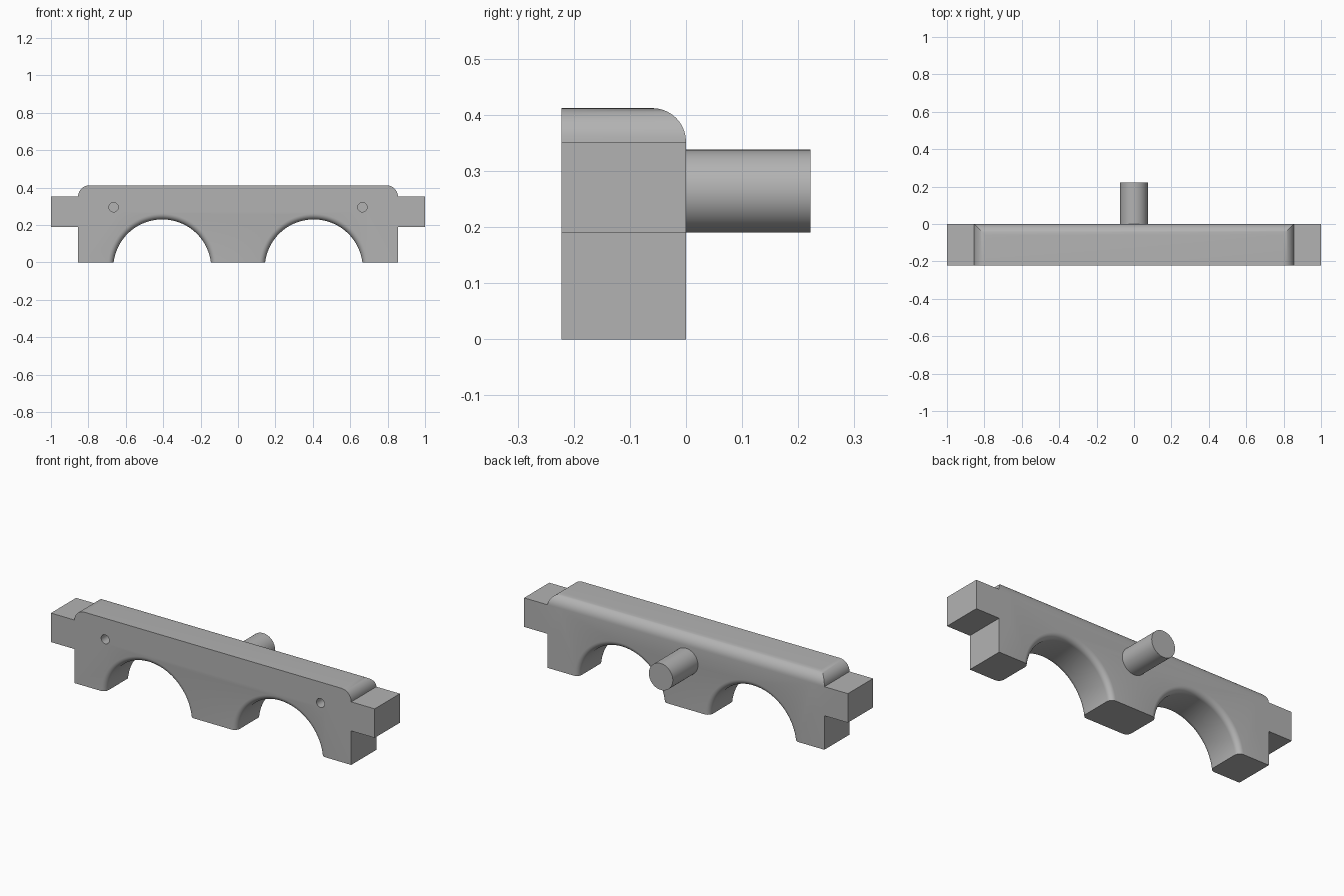
import bpy, bmesh, math
from mathutils import Vector

if "Cube" in bpy.data.objects:
    bpy.data.objects.remove(bpy.data.objects["Cube"], do_unlink=True)

FRONT, BACK = -0.222, 0.0
HALF_BODY, TOP = 0.855, 0.412

grey = bpy.data.materials.new("plain grey")
grey.use_nodes = True
grey.diffuse_color = (0.45, 0.45, 0.45, 1)
grey.node_tree.nodes["Principled BSDF"].inputs["Base Color"].default_value = (0.45, 0.45, 0.45, 1)


def to_object(name, bm):
    bmesh.ops.recalc_face_normals(bm, faces=bm.faces)
    mesh = bpy.data.meshes.new(name)
    bm.to_mesh(mesh)
    bm.free()
    mesh.materials.append(grey)
    obj = bpy.data.objects.new(name, mesh)
    bpy.context.collection.objects.link(obj)
    return obj


def box(x0, x1, z0, z1):
    bm = bmesh.new()
    bmesh.ops.create_cube(bm, size=1)
    for v in bm.verts:
        v.co = Vector((x1 if v.co.x > 0 else x0,
                       BACK if v.co.y > 0 else FRONT,
                       z1 if v.co.z > 0 else z0))
    return bm


def turned(name, x, z, rings, sides):
    """Solid of revolution along y from (y, radius) rings."""
    bm = bmesh.new()
    loops = []
    for y, r in rings:
        angles = [2 * math.pi * i / sides for i in range(sides)]
        loops.append([bm.verts.new((x + r * math.cos(a), y, z + r * math.sin(a))) for a in angles])
    for a, b in zip(loops, loops[1:]):
        for i in range(sides):
            j = (i + 1) % sides
            bm.faces.new((a[i], a[j], b[j], b[i]))
    bm.faces.new(loops[0])
    bm.faces.new(loops[-1])
    return to_object(name, bm)


def combine(target, tool, operation):
    tool.hide_render = True
    mod = target.modifiers.new(tool.name, "BOOLEAN")
    mod.operation, mod.solver, mod.object = operation, "EXACT", tool
    bpy.context.view_layer.objects.active = target
    bpy.ops.object.modifier_apply(modifier=mod.name)
    bpy.data.objects.remove(tool, do_unlink=True)


def smooth(obj):
    bpy.ops.object.select_all(action="DESELECT")
    obj.select_set(True)
    bpy.context.view_layer.objects.active = obj
    bpy.ops.object.shade_smooth_by_angle(angle=math.radians(30))


# Main beam, rounded along the top back edge and both top ends
bm = box(-HALF_BODY, HALF_BODY, 0, TOP)
top_edges = [e for e in bm.edges
             if all(v.co.z > TOP - 0.01 for v in e.verts)
             and not all(v.co.y < FRONT + 0.01 for v in e.verts)]
bmesh.ops.bevel(bm, geom=top_edges, offset=0.06, segments=10, profile=0.5, affect="EDGES")
beam = to_object("beam", bm)

# Flared arch rims: quarter-round at both faces
ARCH, RIM, STEPS = 0.262, 0.03, 6
front_rim = [(FRONT + RIM * math.sin(t), ARCH + RIM * (1 - math.cos(t - math.pi / 2)))
             for t in [i * math.pi / 2 / STEPS for i in range(STEPS + 1)]]
front_rim = [(FRONT + RIM * (1 - math.cos(t)), ARCH + RIM * (1 - math.sin(t)))
             for t in [i * math.pi / 2 / STEPS for i in range(STEPS + 1)]]
back_rim = [(FRONT + BACK - y, r) for y, r in reversed(front_rim)]
flare = ARCH + RIM
arch_rings = [(FRONT - 0.05, flare)] + front_rim + back_rim + [(BACK + 0.05, flare)]

for side in (-1, 1):
    # End tenons
    x0, x1 = sorted((side * 0.78, side))
    combine(beam, to_object("tenon", box(x0, x1, 0.19, 0.352)), "UNION")
    # Arches and small blind holes
    combine(beam, turned("arch_cutter", side * 0.405, -0.032, arch_rings, 96), "DIFFERENCE")
    hole_rings = [(FRONT - 0.05, 0.025), (FRONT + 0.1, 0.025)]
    combine(beam, turned("hole_cutter", side * 0.665, 0.295, hole_rings, 24), "DIFFERENCE")
smooth(beam)

# Round peg on the back
peg = turned("back_peg", 0, 0.264, [(BACK - 0.01, 0.074), (0.222, 0.074)], 48)
smooth(peg)
